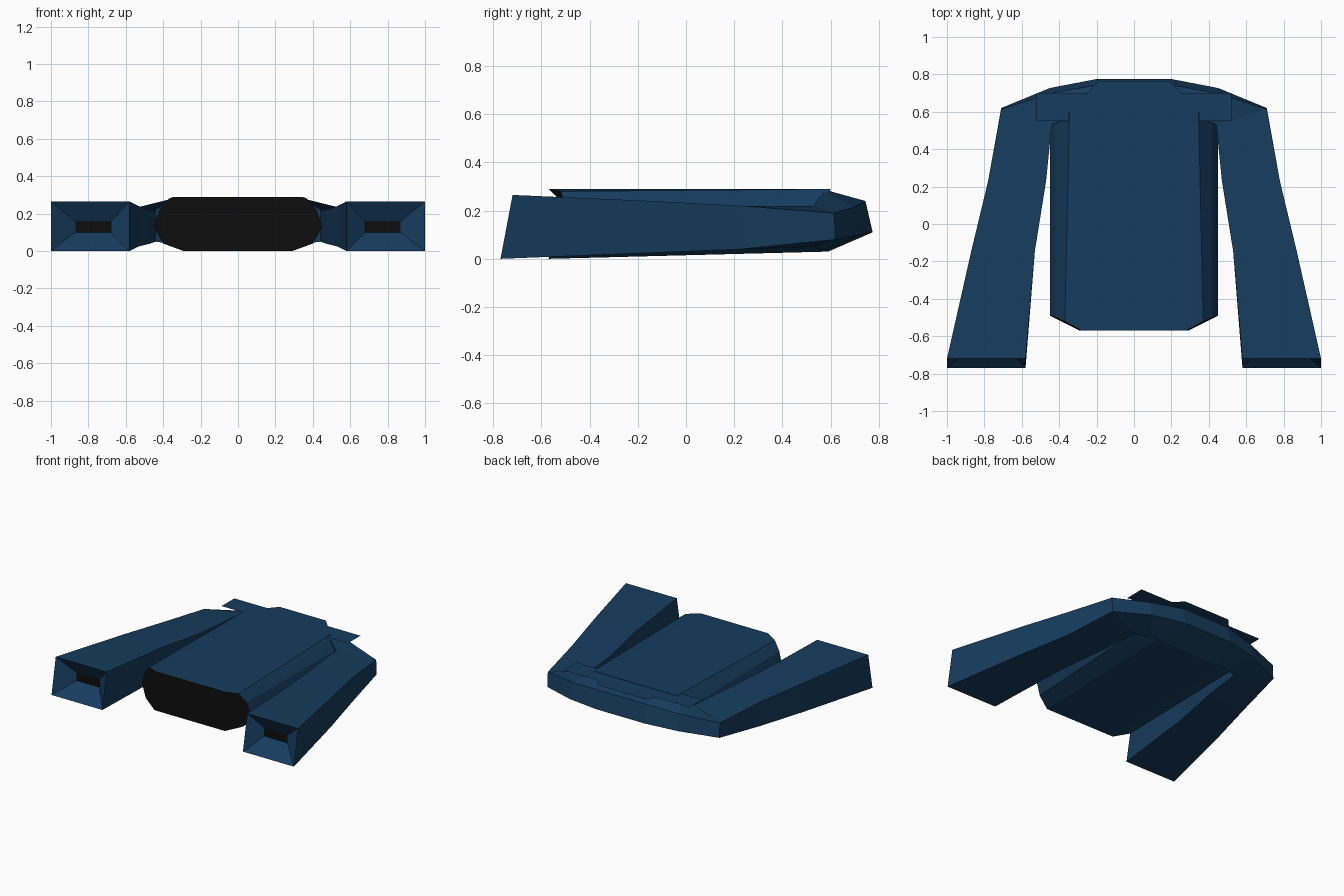
import bpy, bmesh

if "Cube" in bpy.data.objects:
    bpy.data.objects.remove(bpy.data.objects["Cube"])


def material(name, rgb):
    m = bpy.data.materials.new(name)
    m.diffuse_color = (*rgb, 1)
    m.use_nodes = True
    m.node_tree.nodes["Principled BSDF"].inputs["Base Color"].default_value = m.diffuse_color
    return m


BLUE = material("blue_cloth", (0.008, 0.045, 0.11))
DARK = material("dark_lining", (0.004, 0.004, 0.004))


def finish(name, bm, mirror=False):
    bmesh.ops.recalc_face_normals(bm, faces=bm.faces)
    me = bpy.data.meshes.new(name)
    bm.to_mesh(me)
    bm.free()
    me.materials.append(BLUE)
    me.materials.append(DARK)
    ob = bpy.data.objects.new(name, me)
    bpy.context.collection.objects.link(ob)
    if mirror:
        mod = ob.modifiers.new("mirror", 'MIRROR')
        mod.use_clip = True
    return ob


def loft(bm, rings):
    """Skin a list of equal-length closed rings; returns the vertex rings."""
    vr = [[bm.verts.new(p) for p in r] for r in rings]
    for a, b in zip(vr, vr[1:]):
        n = len(a)
        for i in range(n):
            j = (i + 1) % n
            bm.faces.new((a[i], a[j], b[j], b[i]))
    return vr


def both_sides(half):
    return half + [(-x, y, z) for x, y, z in reversed(half)]


# Torso: faceted tube from chamfered hem to the shoulder line
hem = both_sides([(0.29, -0.57, 0.0), (0.40, -0.515, 0.04), (0.45, -0.49, 0.13),
                  (0.42, -0.50, 0.22), (0.37, -0.52, 0.28), (0.28, -0.57, 0.29)])
back = both_sides([(0.29, 0.59, 0.03), (0.42, 0.58, 0.08), (0.45, 0.55, 0.13),
                   (0.42, 0.57, 0.21), (0.345, 0.60, 0.29), (0.28, 0.60, 0.29)])
bm = bmesh.new()
rings = loft(bm, [hem, back])
bm.faces.new(rings[0]).material_index = 1
bm.faces.new(rings[1])
finish("torso", bm)


# Sleeve running into the shoulder and back yoke, with a recessed cuff
def section(xi, xo, y, z0, z1):
    return [(xo, y, z0), (xo, y, z1), (xi, y, z1), (xi, y, z0)]


cuff_in = section(0.68, 0.87, -0.66, 0.10, 0.16)
cuff = [(1.0, -0.77, 0.0), (1.0, -0.72, 0.265), (0.58, -0.72, 0.265), (0.58, -0.77, 0.0)]
elbow = section(0.53, 0.87, -0.145, 0.025, 0.24)
upper = section(0.47, 0.78, 0.23, 0.04, 0.22)
armhole = [(0.71, 0.62, 0.08), (0.71, 0.615, 0.19), (0.44, 0.53, 0.22), (0.44, 0.53, 0.05)]
shoulder = [(0.45, 0.727, 0.10), (0.44, 0.70, 0.215), (0.35, 0.57, 0.28), (0.33, 0.57, 0.035)]
neck = [(0.20, 0.775, 0.11), (0.19, 0.745, 0.24), (0.25, 0.59, 0.283), (0.25, 0.59, 0.03)]
middle = [(0.0, y, z) for _, y, z in neck]
bm = bmesh.new()
rings = loft(bm, [cuff_in, cuff, elbow, upper, armhole, shoulder, neck, middle])
bm.faces.new(rings[0]).material_index = 1
finish("sleeves_and_yoke", bm, mirror=True)

# Collar: a thin flat sheet with a raised neck tab
half = [(0.52, 0.55), (0.52, 0.70), (0.25, 0.70), (0.19, 0.765)]
bm = bmesh.new()
bm.faces.new([bm.verts.new(p) for p in both_sides([(x, y, 0.287) for x, y in half])])
finish("collar", bm)
